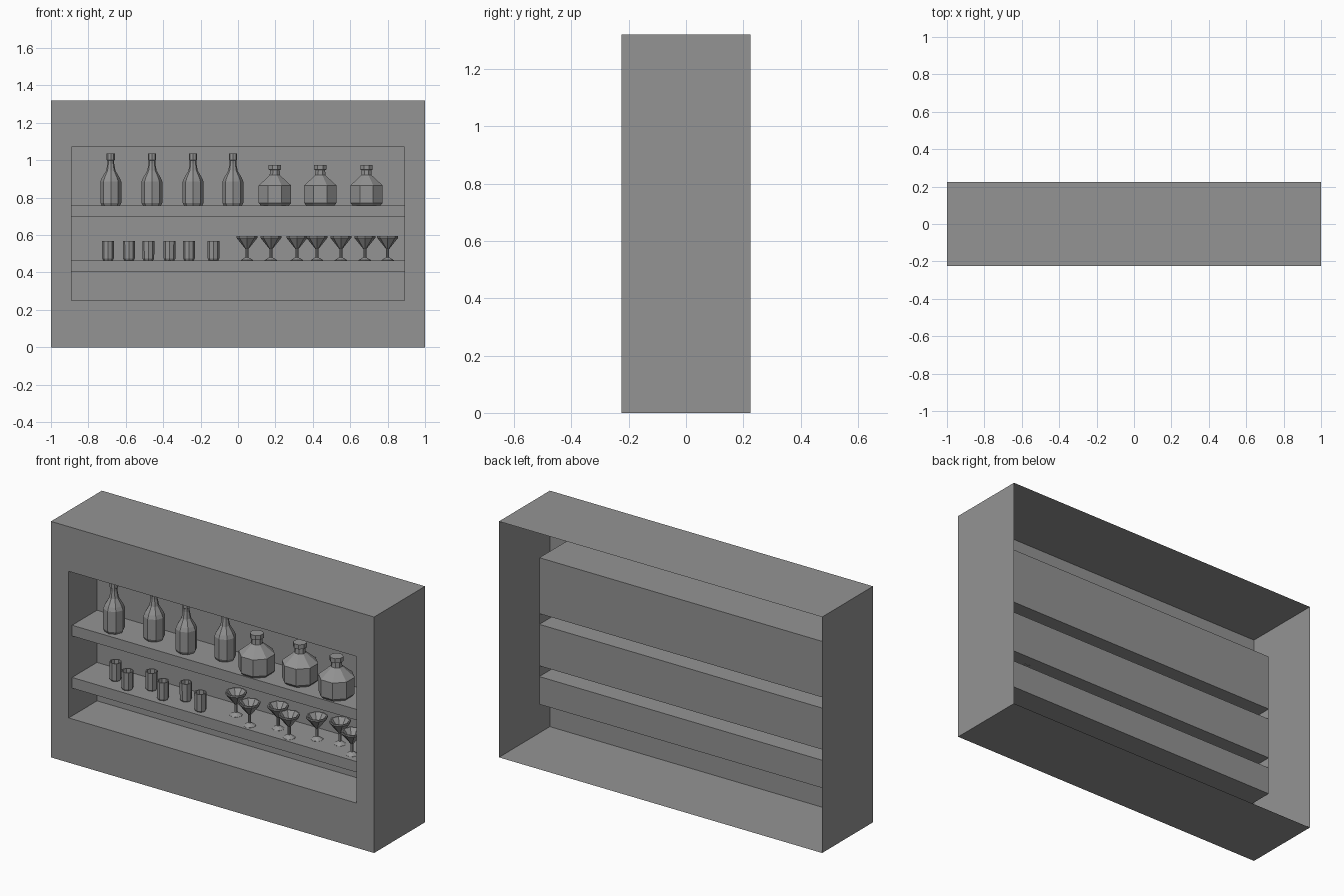
import bpy, bmesh, math

if "Cube" in bpy.data.objects:
    bpy.data.objects.remove(bpy.data.objects["Cube"])

grey = bpy.data.materials.new("dark_grey")
grey.diffuse_color = (0.294, 0.294, 0.294, 1)
grey.use_nodes = True
grey.node_tree.nodes["Principled BSDF"].inputs["Base Color"].default_value = grey.diffuse_color


def finish(bm, name):
    bmesh.ops.remove_doubles(bm, verts=bm.verts, dist=1e-5)
    bmesh.ops.recalc_face_normals(bm, faces=bm.faces)
    mesh = bpy.data.meshes.new(name)
    bm.to_mesh(mesh)
    bm.free()
    mesh.materials.append(grey)
    obj = bpy.data.objects.new(name, mesh)
    bpy.context.collection.objects.link(obj)
    return obj


def bridge(bm, a, b, closed=True):
    n = len(a)
    for i in range(n if closed else n - 1):
        j = (i + 1) % n
        bm.faces.new((a[i], a[j], b[j], b[i]))


def lathe(name, profile, sides=8, turn=0.0):
    """Faceted turned mesh; profile is (radius, height), capped at both ends."""
    bm = bmesh.new()
    rings = []
    for r, z in profile:
        angles = [turn + math.tau * k / sides for k in range(sides)]
        rings.append([bm.verts.new((r * math.cos(a), r * math.sin(a), z)) for a in angles])
    for a, b in zip(rings, rings[1:]):
        bridge(bm, a, b)
    bm.faces.new(rings[0])
    bm.faces.new(rings[-1])
    return finish(bm, name)


def place(name, profile, z, spots, turn=0.0):
    first = lathe(name, profile, 8, turn)
    for i, (x, y) in enumerate(spots):
        obj = first
        if i:
            obj = bpy.data.objects.new(f"{name}_{i + 1}", first.data)
            bpy.context.collection.objects.link(obj)
        obj.location = (x, y, z)


# Cabinet: open-backed shell whose front opening folds inward as a niche
NICHE = 0.89
bm = bmesh.new()
loops = []
for hx, z0, z1, y in [(1, 0, 1.32, 0.225), (1, 0, 1.32, -0.225),
                      (NICHE, 0.25, 1.07, -0.225), (NICHE, 0.25, 1.07, 0.025)]:
    loops.append([bm.verts.new((x, y, z)) for x, z in
                  [(-hx, z0), (hx, z0), (hx, z1), (-hx, z1)]])
for a, b in zip(loops, loops[1:]):
    bridge(bm, a, b)

# Niche back with two hollow shelves, one folded sheet (y, z)
back, lip = 0.025, -0.195
sheet = [(back, 0.25)]
for z0, z1 in [(0.405, 0.465), (0.697, 0.757)]:
    sheet += [(back, z0), (lip, z0), (lip, z1), (back, z1)]
sheet.append((back, 1.07))
left = [bm.verts.new((-NICHE, y, z)) for y, z in sheet]
right = [bm.verts.new((NICHE, y, z)) for y, z in sheet]
bridge(bm, left, right, closed=False)
finish(bm, "cabinet_with_shelves")

# Tall bottles
place("tall_bottle",
      [(0.048, 0), (0.056, 0.015), (0.056, 0.128), (0.048, 0.148), (0.025, 0.187),
       (0.018, 0.225), (0.018, 0.242), (0.022, 0.245), (0.022, 0.278)],
      0.757, [(-0.68, -0.125), (-0.46, -0.085), (-0.24, -0.115), (-0.027, -0.075)])

# Squat decanters
place("squat_bottle",
      [(0.080, 0), (0.094, 0.015), (0.094, 0.108), (0.042, 0.152), (0.030, 0.163),
       (0.028, 0.190), (0.036, 0.193), (0.036, 0.218)],
      0.757, [(0.197, -0.115), (0.44, -0.08), (0.687, -0.11)], math.pi / 8)

# Tumblers, open at the top
place("tumbler",
      [(0.024, 0), (0.031, 0.012), (0.032, 0.105), (0.026, 0.105), (0.022, 0.018)],
      0.462, [(-0.695, -0.09), (-0.583, -0.145), (-0.479, -0.08),
              (-0.366, -0.14), (-0.262, -0.087), (-0.131, -0.145)])

# Stemmed cocktail glasses
place("cocktail_glass",
      [(0.033, 0), (0.033, 0.003), (0.008, 0.018), (0.008, 0.062), (0.056, 0.122),
       (0.056, 0.131), (0.049, 0.131), (0.006, 0.075)],
      0.463, [(0.048, -0.085), (0.176, -0.148), (0.315, -0.094), (0.422, -0.15),
              (0.55, -0.087), (0.678, -0.066), (0.80, -0.135)])
